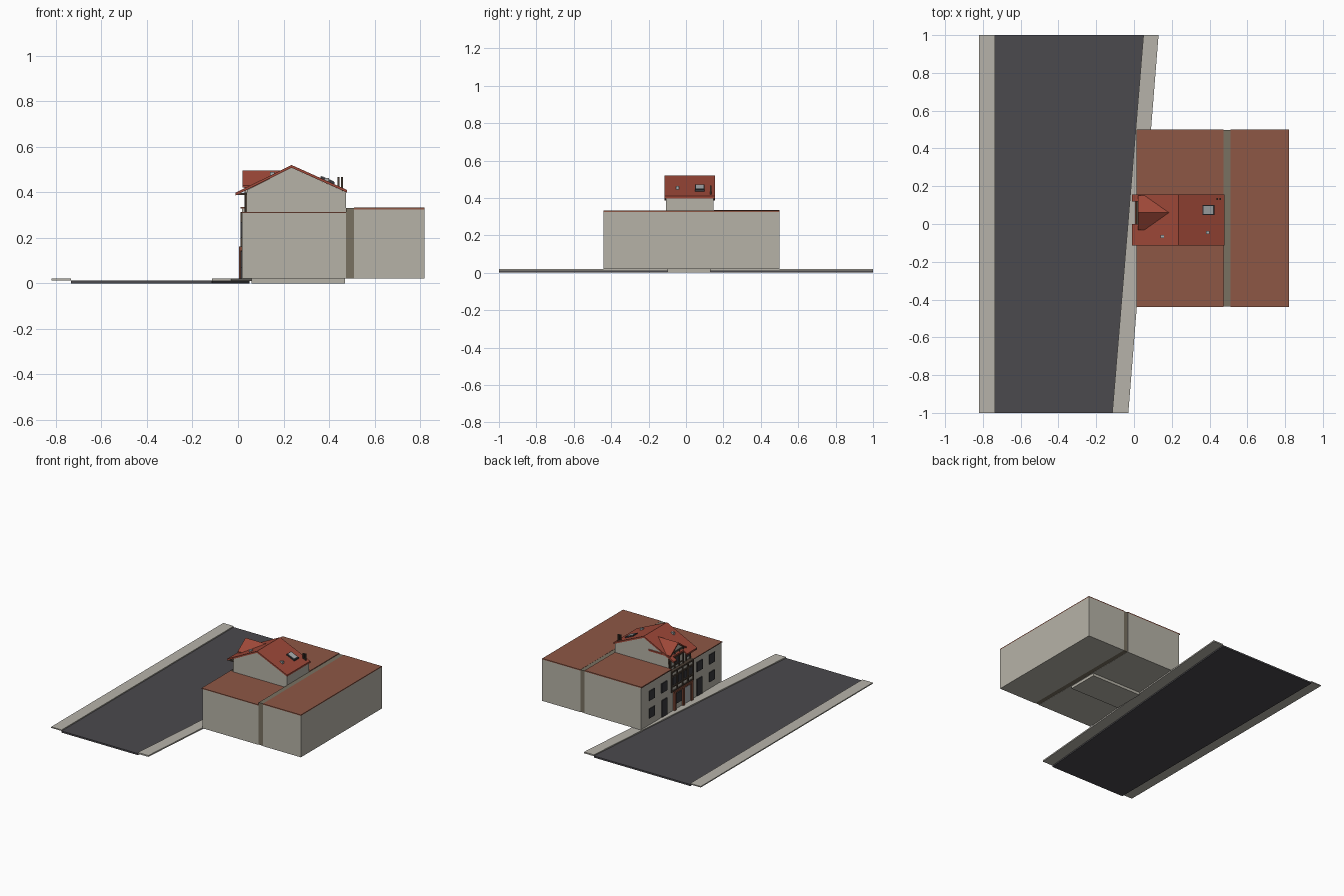
import bpy, bmesh
from mathutils import Vector

if "Cube" in bpy.data.objects:
    bpy.data.objects.remove(bpy.data.objects["Cube"], do_unlink=True)


def material(name, r, g, b):
    m = bpy.data.materials.new(name)
    m.use_nodes = True
    m.diffuse_color = (r, g, b, 1)
    m.node_tree.nodes["Principled BSDF"].inputs["Base Color"].default_value = (r, g, b, 1)
    return m


WALL = material("pale plaster", .47, .45, .39)
PAVE = material("pavement grey", .47, .45, .40)
ROAD = material("asphalt", .07, .067, .075)
TILE = material("red tile", .34, .065, .04)
FLAT = material("dull red roofing", .27, .095, .06)
JOINT = material("olive brown joint", .19, .165, .12)
DARK = material("dark window", .04, .04, .045)
TIMBER = material("dark timber", .07, .05, .035)
BRICK = material("red brown frame", .22, .07, .04)
METAL = material("light grey", .4, .42, .43)


def prism(name, pts, lo, hi, axis, mat):
    """Extrude a 2D outline along an axis."""
    def place(p, d):
        return {"x": (d, p[0], p[1]), "y": (p[0], d, p[1]), "z": (p[0], p[1], d)}[axis]
    bm = bmesh.new()
    face = bm.faces.new([bm.verts.new(place(p, lo)) for p in pts])
    ext = bmesh.ops.extrude_face_region(bm, geom=[face])
    shift = Vector(place((0, 0), hi - lo))
    bmesh.ops.translate(bm, vec=shift, verts=[v for v in ext["geom"] if isinstance(v, bmesh.types.BMVert)])
    bmesh.ops.recalc_face_normals(bm, faces=bm.faces[:])
    me = bpy.data.meshes.new(name)
    bm.to_mesh(me)
    bm.free()
    me.materials.append(mat)
    ob = bpy.data.objects.new(name, me)
    bpy.context.collection.objects.link(ob)
    return ob


def box(name, x, y, z, mat):
    return prism(name, [(x[0], y[0]), (x[1], y[0]), (x[1], y[1]), (x[0], y[1])], z[0], z[1], "z", mat)


# Street: asphalt with a straight and a slanted pavement
prism("road", [(-.735, -1), (-.115, -1), (.05, 1), (-.735, 1)], 0, .012, "z", ROAD)
box("far_pavement", (-.82, -.735), (-1, 1), (.012, .02), PAVE)
prism("near_pavement", [(-.115, -1), (-.03, -1), (.13, 1), (.05, 1)], .01, .02, "z", PAVE)

# Building blocks
box("foundation", (.06, .47), (-.1, .13), (0, .022), WALL)
box("front_block_right", (.018, .475), (-.44, .15), (.02, .308), WALL)
box("front_block_left", (.018, .475), (.15, .5), (.02, .328), WALL)
box("joint_strip", (.475, .51), (-.438, .498), (.021, .331), JOINT)
box("rear_block", (.51, .82), (-.44, .5), (.02, .325), WALL)
box("rear_roof", (.51, .82), (-.44, .5), (.325, .332), FLAT)
box("front_roof_right", (.012, .475), (-.44, -.11), (.308, .314), FLAT)
box("front_roof_left", (.012, .475), (.15, .5), (.328, .336), FLAT)
box("centre_cornice", (.01, .04), (-.11, .15), (.302, .314), TIMBER)

# Gabled upper storey
prism("gable_storey", [(.04, .3), (.475, .3), (.475, .4), (.235, .508), (.04, .41)], -.108, .148, "y", WALL)
RIDGE, EAVE, T = (.235, .52), (-.01, .398), .012


def front_roof(name, x0, y0, y1):
    z0 = RIDGE[1] + (x0 - RIDGE[0]) * (RIDGE[1] - EAVE[1]) / (RIDGE[0] - EAVE[0])
    prism(name, [(x0, z0), RIDGE, (RIDGE[0], RIDGE[1] - T), (x0, z0 - T)], y0, y1, "y", TILE)


front_roof("front_slope_right", EAVE[0], -.115, 0)
front_roof("front_slope_middle", .022, 0, .12)
front_roof("front_slope_left", EAVE[0], .12, .155)
prism("rear_slope", [RIDGE, (.48, .41), (.48, .398), (.235, .508)], -.115, .155, "y", TILE)
for y in (-.113, .127):
    box("eave_board", (-.011, .04), (y, y + .025), (.388, .396), TIMBER)

# Cross gable over the entrance
prism("dormer_roof", [(-.032, .43), (.06, .495), (.152, .43), (.152, .42), (.06, .483), (-.032, .42)],
      .02, .2, "x", TILE)
prism("dormer_wall", [(-.015, .31), (.135, .31), (.135, .43), (.06, .484), (-.015, .43)], .034, .16, "x", WALL)
for y in (-.015, .03, .082, .127):
    box("dormer_post", (.028, .036), (y, y + .008), (.312, .432), TIMBER)
for z in (.33, .385, .428):
    box("dormer_rail", (.029, .036), (-.015, .135), (z, z + .008), TIMBER)
box("dormer_window", (.031, .035), (.038, .082), (.34, .384), DARK)
for y in (-.105, -.06, .14):
    box("storey_post", (.033, .042), (y, y + .008), (.312, .4), TIMBER)
box("storey_window", (.035, .041), (-.095, -.062), (.335, .385), DARK)

# Street front: side windows and doors
for y in (.375, .23, -.18, -.325):
    box("upper_window", (.012, .019), (y - .032, y + .032), (.2, .27), DARK)
    if abs(y) > .3:
        box("lower_window", (.012, .019), (y - .032, y + .032), (.07, .14), DARK)
    else:
        box("side_door", (.012, .019), (y - .03, y + .03), (.022, .145), DARK)

# Half-timbered centre with framed entrance
for y in (-.11, -.05, .012, .075, .14):
    box("centre_post", (.011, .02), (y, y + .01), (.16, .305), TIMBER)
for z in (.16, .195, .268):
    box("centre_rail", (.011, .02), (-.11, .15), (z, z + .01), TIMBER)
for y in (-.095, -.033, .03, .093):
    box("centre_window", (.013, .019), (y, y + .04), (.21, .265), DARK)
for y in (-.09, .005, .105):
    box("entrance_pillar", (.004, .02), (y, y + .018), (.02, .15), BRICK)
box("entrance_lintel", (.004, .02), (-.095, .128), (.148, .162), BRICK)
box("entrance_door", (.012, .019), (-.072, .005), (.022, .14), METAL)
box("entrance_window", (.012, .019), (.03, .1), (.06, .135), DARK)


# Roof details: skylight, vents, chimney pipes
def rear_z(x):
    return RIDGE[1] - (x - RIDGE[0]) * .449


prism("skylight_frame", [(.362, rear_z(.362)), (.425, rear_z(.425)), (.425, rear_z(.425) + .01),
                         (.362, rear_z(.362) + .008)], .048, .1, "y", DARK)
prism("skylight_glass", [(.368, rear_z(.368) + .007), (.419, rear_z(.419) + .008),
                         (.419, rear_z(.419) + .012), (.368, rear_z(.368) + .011)], .054, .094, "y", METAL)
for x, y, z in ((.39, -.045, .45), (.15, -.065, .477)):
    box("roof_vent", (x - .01, x + .01), (y - .008, y + .008), (z - .02, z + .013), METAL)
for x in (.437, .453):
    box("chimney_pipe", (x, x + .008), (.127, .137), (.405, .467), TIMBER)
